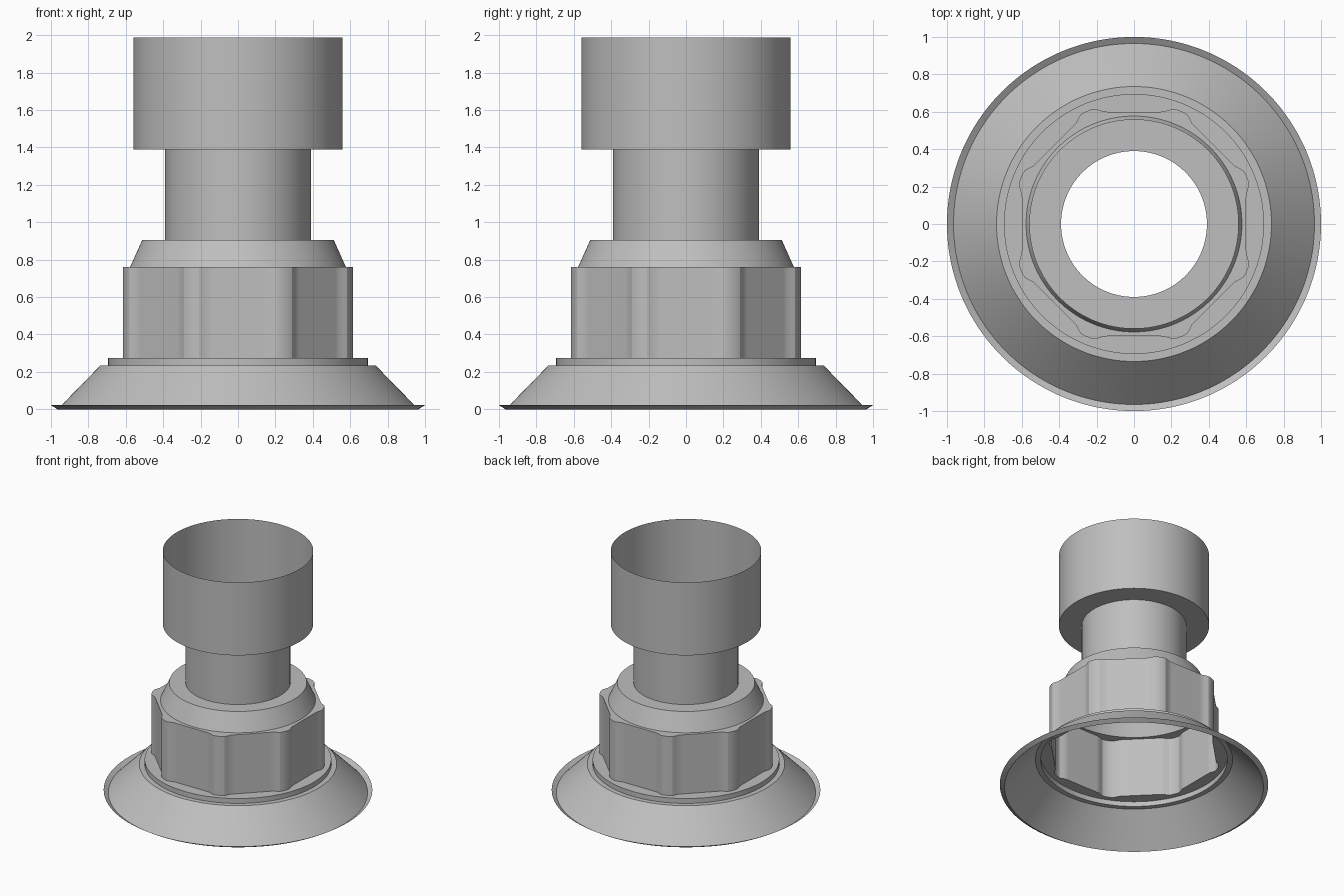
import bpy, bmesh, math

cube = bpy.data.objects.get("Cube")
if cube:
    bpy.data.objects.remove(cube, do_unlink=True)

SEGMENTS = 192

grey = bpy.data.materials.new("satin grey")
grey.use_nodes = True
colour = (0.52, 0.52, 0.52, 1)
grey.diffuse_color = colour
grey.node_tree.nodes["Principled BSDF"].inputs["Base Color"].default_value = colour


def nut_radius(angle):
    """Octagon whose corners swell into rounded ribs."""
    step = math.pi / 4
    from_flat = (angle + step / 2) % step - step / 2
    flat = 0.60 / math.cos(from_flat)
    from_corner = math.degrees(step / 2 - abs(from_flat))
    t = min(1, max(0, (8 - from_corner) / 6))
    blend = t * t * (3 - 2 * t)
    return flat + (0.654 - flat) * blend


def sheet(name, profile):
    """Open shell through (radius, height) rings; a radius may be a function of angle."""
    bm = bmesh.new()
    rings = []
    for radius, z in profile:
        ring = []
        for i in range(SEGMENTS):
            a = 2 * math.pi * i / SEGMENTS
            r = radius(a) if callable(radius) else radius
            ring.append(bm.verts.new((r * math.cos(a), r * math.sin(a), z)))
        rings.append(ring)
    for low, high in zip(rings, rings[1:]):
        for i in range(SEGMENTS):
            j = (i + 1) % SEGMENTS
            bm.faces.new((low[i], low[j], high[j], high[i]))
    mesh = bpy.data.meshes.new(name)
    bm.to_mesh(mesh)
    bm.free()
    mesh.materials.append(grey)
    obj = bpy.data.objects.new(name, mesh)
    bpy.context.collection.objects.link(obj)
    bpy.ops.object.select_all(action='DESELECT')
    obj.select_set(True)
    bpy.context.view_layer.objects.active = obj
    bpy.ops.object.shade_smooth_by_angle(angle=math.radians(20))
    return obj


# Flared skirt with an upturned lip, and the stepped collar above it
sheet("skirt", [(1.0, 0.022), (0.965, 0), (0.735, 0.235), (0.695, 0.235)])
sheet("collar", [(0.695, 0.235), (0.695, 0.275), (nut_radius, 0.275)])

# Ribbed octagonal nut with its top ledge
sheet("nut", [(nut_radius, 0.275), (nut_radius, 0.76), (0.577, 0.76)])

# Tapered shoulder, neck and open cup
sheet("shoulder", [(0.577, 0.76), (0.512, 0.905), (0.39, 0.905)])
sheet("neck", [(0.39, 0.905), (0.39, 1.388)])
sheet("cup", [(0.39, 1.388), (0.56, 1.388), (0.56, 1.987)])
